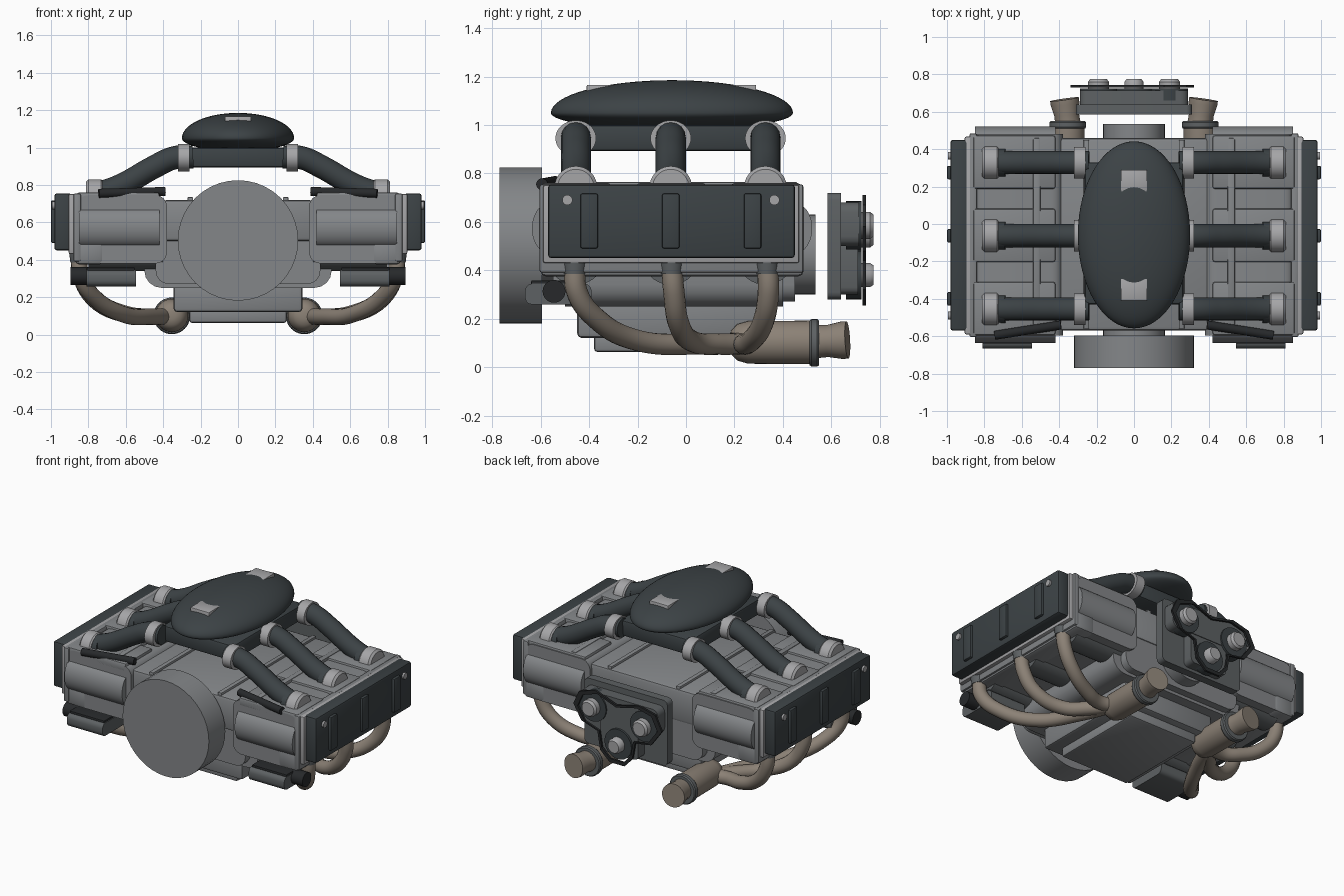
import bpy, bmesh, math
from mathutils import Matrix, Vector

if "Cube" in bpy.data.objects:
    bpy.data.objects.remove(bpy.data.objects["Cube"])


def mat(name, r, g, b):
    m = bpy.data.materials.new(name)
    m.diffuse_color = (r, g, b, 1)
    m.use_nodes = True
    m.node_tree.nodes["Principled BSDF"].inputs["Base Color"].default_value = m.diffuse_color
    return m


GREY = mat("cast_grey", .23, .24, .25)
MID = mat("dark_grey", .11, .12, .125)
DARK = mat("charcoal", .045, .055, .06)
BLACK = mat("black", .02, .022, .024)
LIGHT = mat("light_alloy", .38, .38, .39)
TAN = mat("warm_steel", .26, .22, .18)


def finish(name, me, material, mirror):
    o = bpy.data.objects.new(name, me)
    bpy.context.collection.objects.link(o)
    me.materials.clear()
    me.materials.append(material)
    bpy.ops.object.select_all(action='DESELECT')
    o.select_set(True)
    bpy.context.view_layer.objects.active = o
    bpy.ops.object.shade_smooth_by_angle(angle=math.radians(35))
    if mirror:
        o.modifiers.new("mirror", 'MIRROR').use_mirror_merge = False
    return o


def mesh_from(bm, name, material, mirror):
    bmesh.ops.recalc_face_normals(bm, faces=bm.faces)
    me = bpy.data.meshes.new(name)
    bm.to_mesh(me)
    bm.free()
    return finish(name, me, material, mirror)


def box(name, x, y, z, material=GREY, bevel=.01, mirror=False, seg=2, along=None):
    """Box from (min, max) ranges; 'along' bevels only edges parallel to that axis."""
    bm = bmesh.new()
    bmesh.ops.create_cube(bm, size=1)
    for v in bm.verts:
        v.co = [r[0] + (c + .5) * (r[1] - r[0]) for r, c in zip((x, y, z), v.co)]
    edges = bm.edges[:]
    if along is not None:
        edges = [e for e in edges if abs((e.verts[0].co - e.verts[1].co).normalized()[along]) > .9]
    if bevel:
        bmesh.ops.bevel(bm, geom=edges, offset=bevel, segments=seg, profile=.5, affect='EDGES')
    return mesh_from(bm, name, material, mirror)


def lathe(name, a, b, profile, material=GREY, mirror=False, squash=(1, 1, 1)):
    """Revolve (t, radius) pairs about the line a-b, t running 0..1 along it."""
    a, b = Vector(a), Vector(b)
    q = (b - a).to_track_quat('Z', 'Y')
    bm, n, rings = bmesh.new(), 40, []
    for t, r in profile:
        ring = []
        for i in range(n):
            w = 2 * math.pi * i / n
            off = q @ Vector((r * math.cos(w), r * math.sin(w), 0))
            off = Vector([o * s for o, s in zip(off, squash)])
            ring.append(bm.verts.new(a.lerp(b, t) + off))
        rings.append(ring)
    for r0, r1 in zip(rings, rings[1:]):
        for i in range(n):
            bm.faces.new((r0[i], r0[(i + 1) % n], r1[(i + 1) % n], r1[i]))
    bm.faces.new(rings[0])
    bm.faces.new(rings[-1])
    return mesh_from(bm, name, material, mirror)


def rod(name, a, b, r, material=GREY, mirror=False, squash=(1, 1, 1)):
    return lathe(name, a, b, [(0, r), (1, r)], material, mirror, squash)


def tube(name, pts, r, material, mirror=True):
    cu = bpy.data.curves.new(name, 'CURVE')
    cu.dimensions, cu.bevel_depth, cu.bevel_resolution = '3D', r, 6
    cu.resolution_u, cu.use_fill_caps = 8, True
    sp = cu.splines.new('BEZIER')
    sp.bezier_points.add(len(pts) - 1)
    for bp, p in zip(sp.bezier_points, pts):
        bp.co = p
        bp.handle_left_type = bp.handle_right_type = 'AUTO'
    tmp = bpy.data.objects.new("tmp", cu)
    bpy.context.collection.objects.link(tmp)
    me = bpy.data.meshes.new_from_object(tmp.evaluated_get(bpy.context.evaluated_depsgraph_get()))
    bpy.data.objects.remove(tmp)
    return finish(name, me, material, mirror)


CYL_Y = (-.455, -.063, .328)

# Crankcase and sump
box("crankcase", (-.5, .5), (-.5, .4), (.25, .6), bevel=.09, seg=4, along=1)
box("crankcase_core", (-.44, .44), (-.55, .45), (.27, .6), bevel=.07, seg=4, along=1)
box("crankcase_top", (-.4, .4), (-.57, .46), (.5, .72), bevel=.02)
box("sump", (-.345, .345), (-.45, .33), (.12, .3), bevel=.02)
box("sump_plate", (-.26, .26), (-.38, .28), (.062, .15), bevel=.015)
box("top_rib", (.24, .27), (-.56, .45), (.7, .735), mirror=True, bevel=.005)
rod("rear_hub", (0, .4, .465), (0, .535, .465), .165)

# Front fan drum
rod("fan_hub", (0, -.6, .5), (0, -.5, .5), .165)
rod("fan_drum", (0, -.77, .503), (0, -.595, .503), .322)

# Cylinder banks with bulging end panels
box("cylinder_bank", (.38, .86), (-.595, .48), (.38, .745), bevel=.06, seg=4, along=1, mirror=True)
for y in (-.56, .445):
    rod("bank_end_panel", (.42, y, .573), (.85, y, .573), .106, mirror=True, squash=(1, .72, 1))
for y in CYL_Y:
    box("bank_pad", (.42, .86), (y - .14, y + .145), (.7, .76), mirror=True, bevel=.012)
    rod("lower_barrel", (.4, y, .46), (.8, y, .46), .12, MID, mirror=True)
box("bank_rail", (.5, .54), (-.57, .46), (.7, .765), mirror=True, bevel=.008)
box("head_lower_rail", (.72, .87), (-.6, .485), (.375, .5), mirror=True, bevel=.02)
box("head_flange", (.84, .88), (-.605, .485), (.39, .755), mirror=True, bevel=.01)
box("cover_gasket", (.86, .905), (-.59, .467), (.43, .752), LIGHT, mirror=True, bevel=.008)

# Valve covers with ribs and bolts
box("valve_cover", (.89, .982), (-.57, .45), (.45, .755), DARK, mirror=True, bevel=.014)
for y in (-.4, -.063, .275):
    box("cover_rib", (.96, 1), (y - .036, y + .036), (.49, .717), DARK, mirror=True, bevel=.008)
for y in (-.49, .365):
    rod("cover_bolt", (.96, y, .69), (.995, y, .69), .021, LIGHT, mirror=True)

# Intake plenum: flattened dome on a box
bm = bmesh.new()
bmesh.ops.create_uvsphere(bm, u_segments=64, v_segments=32, radius=1)
for v in bm.verts:
    x, y, z = v.co
    v.co = (.3 * x, .5 * y - .058, 1.05 + z * (.135 if z > 0 else .07))
mesh_from(bm, "intake_plenum", DARK, False)
box("plenum_base", (-.265, .265), (-.43, .33), (.893, 1.0), DARK, bevel=.015)
for y in (-.35, .23):
    box("plenum_tab", (-.07, .07), (y - .06, y + .06), (1.1, 1.166), LIGHT, bevel=.005)

# Intake runners with collars at both ends
for y in CYL_Y:
    tube("intake_runner", [(.24, y, .95), (.34, y, .945), (.45, y, .895), (.6, y, .81),
                           (.68, y, .775), (.77, y, .75)], .062, DARK)
    rod("runner_upper_collar", (.258, y, .945), (.322, y, .945), .084, LIGHT, mirror=True, squash=(1, 1, .88))
    rod("runner_flange", (.685, y, .752), (.735, y, .745), .074, DARK, mirror=True)
    lathe("runner_lower_collar", (.725, y, .742), (.812, y, .742),
          [(0, .08), (.1, .088), (.85, .088), (1, .075)], LIGHT, mirror=True)

# Front hose rods and lower pumps
rod("front_rod", (.39, -.54, .765), (.745, -.595, .755), .024, BLACK, mirror=True)
box("front_pump", (.545, .81), (-.665, -.39), (.258, .345), MID, mirror=True, bevel=.03, seg=3, along=0)
box("front_pump_lid", (.55, .81), (-.64, -.42), (.335, .358), BLACK, mirror=True, bevel=.006)
rod("front_pump_cap", (.8, -.545, .313), (.895, -.545, .313), .047, BLACK, mirror=True)

# Exhaust pipes merging into collectors
paths = (
    [(.85, -.46, .43), (.84, -.45, .31), (.77, -.37, .2), (.62, -.2, .11), (.47, .06, .095), (.36, .32, .1)],
    [(.85, -.06, .43), (.84, -.05, .31), (.76, -.03, .18), (.6, .03, .105), (.48, .14, .095), (.36, .3, .1)],
    [(.85, .335, .43), (.84, .34, .31), (.76, .32, .19), (.6, .27, .11), (.48, .24, .095), (.36, .27, .1)])
for p in paths:
    tube("exhaust_pipe", p, .044, TAN)
    x, y, z = p[0]
    lathe("exhaust_port", (x, y, .385), (x, y, .46), [(0, .046), (1, .056)], MID, mirror=True)
lathe("exhaust_collector", (.354, .18, .102), (.354, .53, .102),
      [(0, .02), (.02, .05), (.09, .075), (.22, .088), (1, .09)], TAN, mirror=True)
lathe("collector_clamp", (.354, .51, .1), (.354, .55, .1),
      [(0, .092), (.2, .098), (.8, .098), (1, .092)], MID, mirror=True)
lathe("exhaust_outlet", (.354, .54, .105), (.372, .667, .112),
      [(0, .068), (.35, .066), (.8, .077), (1, .077)], TAN, mirror=True)

# Rear accessory drive
box("drive_plate", (-.31, .31), (.585, .64), (.28, .72), MID, bevel=.03, seg=3, along=1)
box("drive_upper_block", (-.29, .29), (.62, .715), (.5, .68), MID, bevel=.04, seg=3, along=1)
box("drive_lower_block", (-.14, .14), (.62, .71), (.3, .52), MID, bevel=.03, seg=3, along=1)
for x, z, r in ((-.19, .55, .056), (.19, .585, .056), (0, .38, .05)):
    rod("pulley_base", (x, .66, z), (x, .725, z), .1, DARK)
    lathe("pulley", (x, .7, z), (x, .775, z), [(0, r), (.8, r), (1, r * .8)], LIGHT)

# Belt: thin closed band around the pulleys
outline = [(-.34, .56), (-.29, .66), (-.17, .69), (0, .65), (.16, .71), (.28, .67), (.32, .58),
           (.26, .48), (.14, .44), (.12, .32), (.05, .255), (-.06, .255), (-.12, .32),
           (-.14, .43), (-.26, .45)]
bm = bmesh.new()
c, n = Vector((0, .5)), len(outline)
rings = [[bm.verts.new((c.x + (x - c.x) * s, y, c.y + (z - c.y) * s)) for x, z in outline]
         for s, y in ((1, .73), (1, .744), (.9, .744), (.9, .73))]
for r0, r1 in zip(rings, rings[1:] + rings[:1]):
    for i in range(n):
        bm.faces.new((r0[i], r0[(i + 1) % n], r1[(i + 1) % n], r1[i]))
mesh_from(bm, "drive_belt", BLACK, False)
